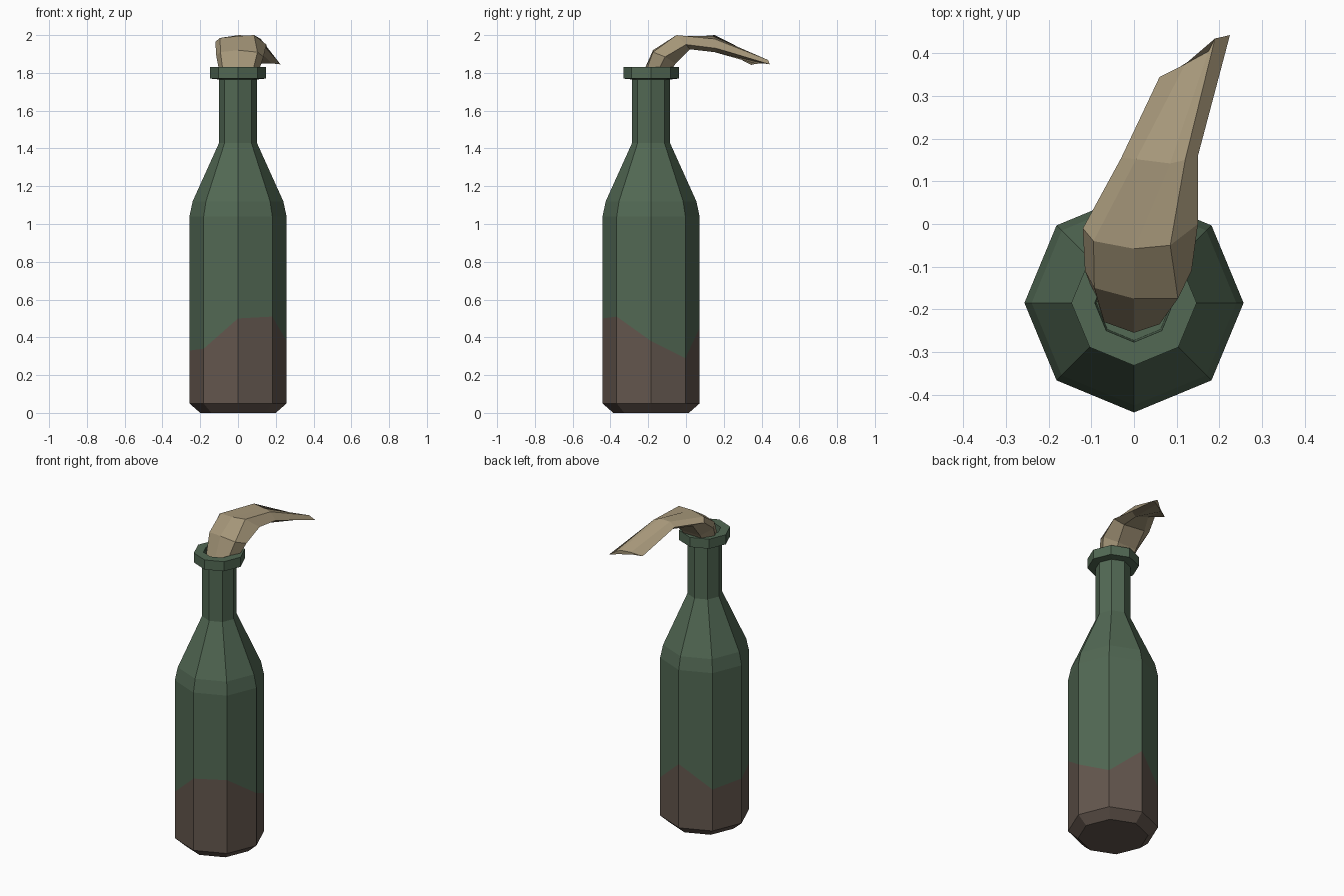
import bpy, bmesh, math

if "Cube" in bpy.data.objects:
    bpy.data.objects.remove(bpy.data.objects["Cube"])


def material(name, rgb):
    m = bpy.data.materials.new(name)
    m.diffuse_color = (*rgb, 1)
    m.use_nodes = True
    m.node_tree.nodes["Principled BSDF"].inputs["Base Color"].default_value = m.diffuse_color
    return m


green = material("green_glass", (0.084, 0.140, 0.088))
brown = material("brown_liquid", (0.125, 0.094, 0.075))
tan = material("tan_cloth", (0.375, 0.305, 0.190))


def loft(name, rings, mats, rule=lambda i: 0):
    """Join closed rings of points with quads and cap both ends."""
    bm = bmesh.new()
    rows = [[bm.verts.new(p) for p in ring] for ring in rings]
    n = len(rows[0])
    for i in range(len(rows) - 1):
        a, b = rows[i], rows[i + 1]
        for k in range(n):
            j = (k + 1) % n
            bm.faces.new((a[k], a[j], b[j], b[k])).material_index = rule(i)
    bm.faces.new(rows[0][::-1]).material_index = rule(0)
    bm.faces.new(rows[-1]).material_index = rule(len(rows))
    bmesh.ops.recalc_face_normals(bm, faces=bm.faces)
    me = bpy.data.meshes.new(name)
    bm.to_mesh(me)
    bm.free()
    for m in mats:
        me.materials.append(m)
    ob = bpy.data.objects.new(name, me)
    bpy.context.collection.objects.link(ob)
    return ob


# Bottle: eight-sided lathe, with an uneven liquid line as its third ring
SIDES, CY, R = 8, -0.185, 0.257
LIQUID = [0.38, 0.29, 0.45, 0.31, 0.33, 0.34, 0.50, 0.51]


def ring(r, z):
    zs = z if isinstance(z, list) else [z] * SIDES
    return [(r * math.cos(k * math.tau / SIDES),
             CY + r * math.sin(k * math.tau / SIDES), zs[k]) for k in range(SIDES)]


profile = [(0.20, 0), (R, 0.05), (R, LIQUID), (R, 1.04), (0.24, 1.12),
           (0.10, 1.43), (0.10, 1.765), (0.147, 1.77), (0.147, 1.83),
           (0.092, 1.83), (0.088, 1.72)]
loft("bottle", [ring(r, z) for r, z in profile], [green, brown],
     lambda i: 1 if i < 2 else 0)

# Rag: bent tube that flattens to a pointed end
# (each ring: left, three over the top, right, then two underneath)
rag = [
    [(-.085, -.185, 1.74), (-.07, -.23, 1.74), (0, -.255, 1.74), (.06, -.235, 1.74),
     (.085, -.185, 1.74), (.05, -.12, 1.74), (-.05, -.12, 1.74)],
    [(-.115, -.11, 1.89), (-.093, -.15, 1.91), (0, -.175, 1.92), (.103, -.175, 1.91),
     (.135, -.11, 1.885), (.07, -.055, 1.85), (-.06, -.055, 1.85)],
    [(-.12, -.01, 1.965), (-.095, -.04, 1.985), (0, -.058, 1.995), (.085, -.05, 2.0),
     (.15, 0, 1.95), (.09, .02, 1.925), (-.06, .02, 1.94)],
    [(-.03, .155, 1.975), (.005, .152, 2.0), (.085, .142, 1.995), (.12, .15, 1.98),
     (.15, .16, 1.93), (.115, .15, 1.91), (.02, .15, 1.945)],
    [(.06, .345, 1.842), (.12, .375, 1.862), (.175, .405, 1.872), (.19, .435, 1.868),
     (.225, .443, 1.845), (.18, .415, 1.85), (.11, .37, 1.848)],
]
loft("rag", rag, [tan])
